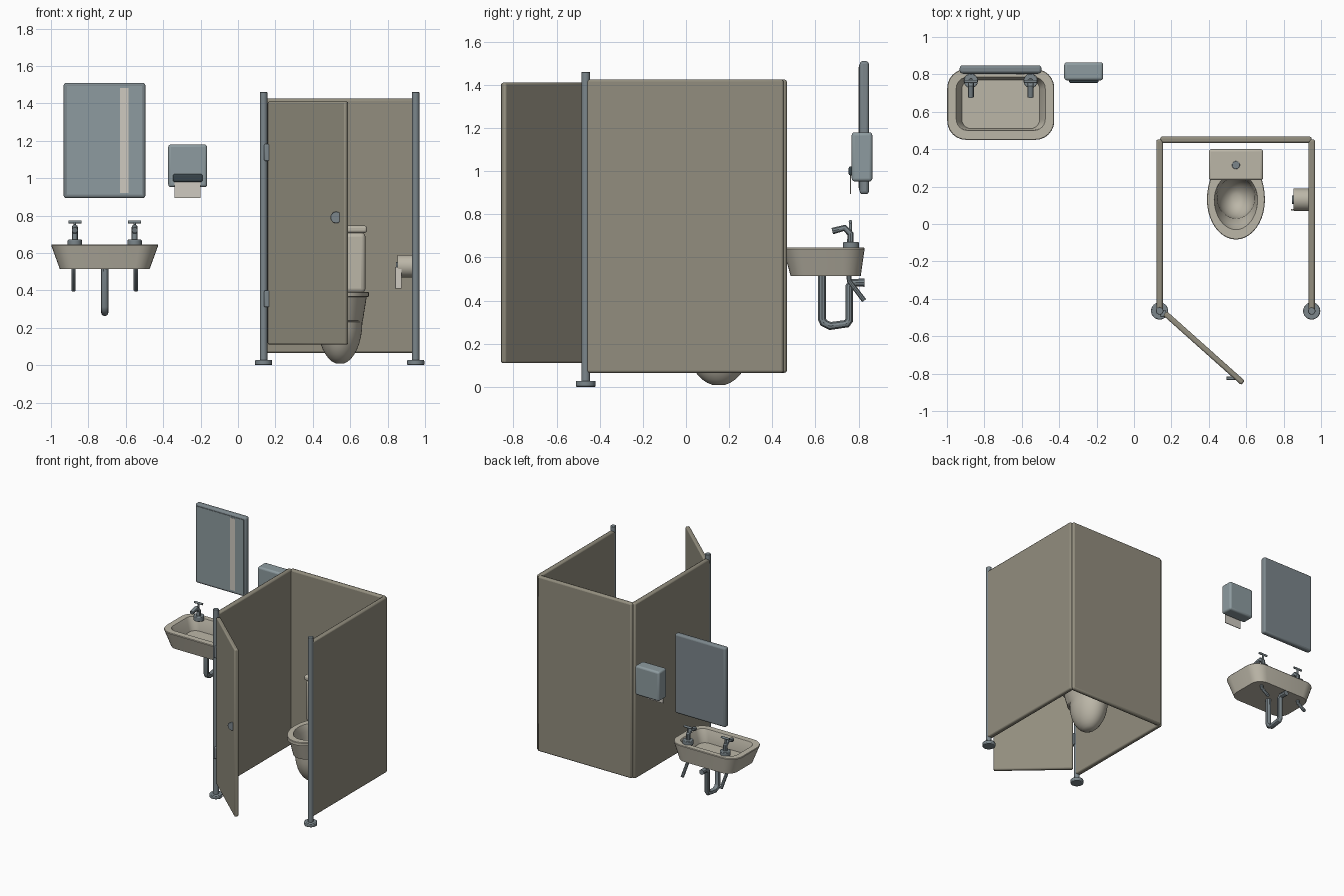
import bpy, bmesh, math
from mathutils import Vector

if "Cube" in bpy.data.objects:
    bpy.data.objects.remove(bpy.data.objects["Cube"])


def material(name, r, g, b):
    m = bpy.data.materials.new(name)
    m.diffuse_color = (r, g, b, 1)
    m.use_nodes = True
    m.node_tree.nodes["Principled BSDF"].inputs["Base Color"].default_value = m.diffuse_color
    return m


PANEL = material("panel_beige", 0.29, 0.27, 0.21)
CERAMIC = material("ceramic", 0.50, 0.47, 0.39)
METAL = material("metal", 0.20, 0.24, 0.26)
GLASS = material("mirror_glass", 0.27, 0.33, 0.35)
DARK = material("dark_slot", 0.04, 0.06, 0.07)
PAPER = material("paper", 0.62, 0.59, 0.53)


def finish(ob, mat, bevel=0, segs=2):
    ob.data.materials.append(mat)
    bpy.ops.object.select_all(action='DESELECT')
    ob.select_set(True)
    bpy.context.view_layer.objects.active = ob
    if bevel:
        b = ob.modifiers.new("bevel", 'BEVEL')
        b.width, b.segments = bevel, segs
        b.limit_method = 'ANGLE'
    bpy.ops.object.shade_smooth_by_angle(angle=math.radians(35))
    return ob


def from_bmesh(name, bm, mat, bevel=0, segs=2):
    bmesh.ops.recalc_face_normals(bm, faces=bm.faces[:])
    me = bpy.data.meshes.new(name)
    bm.to_mesh(me)
    bm.free()
    ob = bpy.data.objects.new(name, me)
    bpy.context.collection.objects.link(ob)
    return finish(ob, mat, bevel, segs)


def box(name, x, y, z, mat, bevel=0, segs=2):
    """Box from (min, max) ranges."""
    bm = bmesh.new()
    bmesh.ops.create_cube(bm, size=1)
    for v in bm.verts:
        v.co = Vector([(r[0] + r[1]) / 2 + c * (r[1] - r[0]) for r, c in zip((x, y, z), v.co)])
    return from_bmesh(name, bm, mat, bevel, segs)


def rod(name, a, b, r, mat, bevel=0, sides=24):
    """Cylinder between two points."""
    a, b = Vector(a), Vector(b)
    bm = bmesh.new()
    bmesh.ops.create_cone(bm, cap_ends=True, segments=sides, radius1=r, radius2=r, depth=(b - a).length)
    q = (b - a).to_track_quat('Z', 'Y')
    for v in bm.verts:
        v.co = q @ v.co + (a + b) / 2
    return from_bmesh(name, bm, mat, bevel)


def pipe(name, pts, r, mat):
    """Tube along a path."""
    cu = bpy.data.curves.new(name, 'CURVE')
    cu.dimensions = '3D'
    cu.bevel_depth, cu.bevel_resolution, cu.use_fill_caps = r, 3, True
    s = cu.splines.new('POLY')
    s.points.add(len(pts) - 1)
    for p, co in zip(s.points, pts):
        p.co = (*co, 1)
    ob = bpy.data.objects.new(name, cu)
    bpy.context.collection.objects.link(ob)
    bpy.ops.object.select_all(action='DESELECT')
    ob.select_set(True)
    bpy.context.view_layer.objects.active = ob
    bpy.ops.object.convert(target='MESH')
    return finish(bpy.context.object, mat)


def loft(name, rings, mat):
    """Skin over closed rings, capped at both ends."""
    bm = bmesh.new()
    rows = [[bm.verts.new(p) for p in ring] for ring in rings]
    n = len(rows[0])
    for a, b in zip(rows, rows[1:]):
        for i in range(n):
            j = (i + 1) % n
            bm.faces.new((a[i], a[j], b[j], b[i]))
    bm.faces.new(rows[0])
    bm.faces.new(rows[-1])
    return from_bmesh(name, bm, mat)


def egg(cx, cy, rx, front, back, z, n=40):
    pts = []
    for i in range(n):
        t = 2 * math.pi * i / n
        s = math.sin(t)
        pts.append((cx + rx * math.cos(t), cy + (back if s > 0 else front) * s, z))
    return pts


def round_rect(x0, x1, y0, y1, r, z, k=6):
    pts = []
    for q, (cx, cy) in enumerate(((x1 - r, y1 - r), (x0 + r, y1 - r), (x0 + r, y0 + r), (x1 - r, y0 + r))):
        for i in range(k + 1):
            t = math.pi / 2 * (q + i / k)
            pts.append((cx + r * math.cos(t), cy + r * math.sin(t), z))
    return pts


# stall panels
PZ = (0.065, 1.425)
box("back_panel", (0.14, 0.95), (0.432, 0.468), PZ, PANEL, 0.012)
for side, px in (("left", 0.137), ("right", 0.95)):
    box(side + "_panel", (px - 0.018, px + 0.018), (-0.465, 0.452), PZ, PANEL, 0.01)
    rod(side + "_post", (px, -0.465, 0.01), (px, -0.465, 1.46), 0.02, METAL, 0.003)
    rod(side + "_post_foot", (px, -0.465, 0), (px, -0.465, 0.028), 0.046, METAL, 0.005)

# open door, hinges and latch
door = box("door", (0, 0.56), (-0.015, 0.015), (0.11, 1.41), PANEL, 0.009)
door.location = (0.165, -0.477, 0)
door.rotation_euler.z = math.atan2(-0.373, 0.418)
for i, hz in enumerate((0.355, 1.137)):
    box(f"hinge_{i + 1}", (0.14, 0.172), (-0.498, -0.462), (hz - 0.045, hz + 0.045), METAL, 0.006)
rod("door_latch", (0.525, -0.834, 0.79), (0.525, -0.816, 0.79), 0.031, METAL, 0.003)

# toilet bowl: rounded foot, flared body, rim, hollow inside
TX = 0.545
rings = []
for i in range(1, 10):
    t = math.pi / 2 * i / 9
    s, z = math.sin(t), 0.23 - 0.225 * math.cos(t)
    rings.append(egg(TX, 0.152, 0.12 * s, 0.155 * s, 0.155 * s, z))
for cy, rx, f, b, z in ((0.14, 0.123, 0.17, 0.19, 0.24), (0.13, 0.143, 0.197, 0.22, 0.365),
                        (0.13, 0.155, 0.213, 0.24, 0.367), (0.13, 0.155, 0.213, 0.24, 0.388),
                        (0.13, 0.152, 0.21, 0.237, 0.392), (0.13, 0.116, 0.16, 0.14, 0.392),
                        (0.13, 0.113, 0.157, 0.137, 0.385), (0.13, 0.106, 0.135, 0.13, 0.34)):
    rings.append(egg(TX, cy, rx, f, b, z))
for i in range(0, 8):
    t = math.pi / 2 * i / 8
    c = math.cos(t)
    rings.append(egg(TX, 0.14, 0.1 * c, 0.11 * c, 0.11 * c, 0.29 - 0.15 * math.sin(t)))
loft("toilet_bowl", rings, CERAMIC)

# cistern
box("cistern", (0.408, 0.682), (0.24, 0.395), (0.385, 0.71), CERAMIC, 0.025, 3)
box("cistern_lid", (0.4, 0.69), (0.234, 0.4), (0.708, 0.746), CERAMIC, 0.013, 3)
rod("flush_button", (TX, 0.315, 0.74), (TX, 0.315, 0.75), 0.021, METAL, 0.002)

# toilet roll on the right panel
rod("roll_holder", (0.853, 0.13, 0.53), (0.935, 0.13, 0.53), 0.06, CERAMIC, 0.004, 32)
rod("roll_core", (0.845, 0.13, 0.53), (0.86, 0.13, 0.53), 0.022, METAL)
box("roll_paper_end", (0.84, 0.875), (0.072, 0.08), (0.41, 0.525), PAPER, 0.002)

# sink basin
SX = -0.7125


def basin_ring(hw, y0, y1, r, z):
    return round_rect(SX - hw, SX + hw, y0, y1, r, z)


loft("sink_basin", [
    basin_ring(0.24, 0.485, 0.81, 0.08, 0.514),
    basin_ring(0.286, 0.45, 0.828, 0.1, 0.64),
    basin_ring(0.283, 0.453, 0.825, 0.098, 0.645),
    basin_ring(0.238, 0.5, 0.785, 0.06, 0.645),
    basin_ring(0.235, 0.503, 0.782, 0.058, 0.64),
    basin_ring(0.208, 0.51, 0.77, 0.05, 0.545)], CERAMIC)

# taps and supply lines
for i, x in enumerate((SX - 0.16, SX + 0.16)):
    n = f"tap_{i + 1}_"
    rod(n + "base", (x, 0.765, 0.635), (x, 0.765, 0.671), 0.038, METAL, 0.004)
    pipe(n + "spout", [(x, 0.762, 0.66), (x, 0.762, 0.71), (x, 0.735, 0.737), (x, 0.678, 0.722)], 0.016, METAL)
    rod(n + "stem", (x, 0.762, 0.71), (x, 0.762, 0.765), 0.007, METAL, 0, 12)
    rod(n + "handle", (x - 0.035, 0.762, 0.766), (x + 0.035, 0.762, 0.766), 0.008, METAL, 0, 12)
    sx = SX + (-0.167 if i == 0 else 0.167)
    pipe(n + "supply", [(sx, 0.755, 0.515), (sx, 0.757, 0.49), (sx, 0.826, 0.4)], 0.012, METAL)

# drain trap
TRAP = ((0.63, 0.52), (0.63, 0.315), (0.638, 0.297), (0.668, 0.282), (0.745, 0.293),
        (0.757, 0.31), (0.757, 0.465), (0.772, 0.483), (0.827, 0.483))
pipe("drain_trap", [(SX, y, z) for y, z in TRAP], 0.02, METAL)

# wall mirror
box("mirror_frame", (-0.932, -0.495), (0.805, 0.848), (0.893, 1.51), METAL, 0.014, 3)
box("mirror_glass", (-0.915, -0.512), (0.801, 0.82), (0.912, 1.492), GLASS)
box("mirror_glint", (-0.63, -0.585), (0.799, 0.81), (0.922, 1.482), PAPER)

# paper towel dispenser
box("towel_dispenser", (-0.373, -0.165), (0.768, 0.864), (0.952, 1.18), GLASS, 0.014, 3)
box("towel_slot", (-0.347, -0.19), (0.754, 0.78), (0.98, 1.022), DARK, 0.008)
box("paper_towel", (-0.34, -0.2), (0.761, 0.766), (0.895, 1.0), PAPER)
